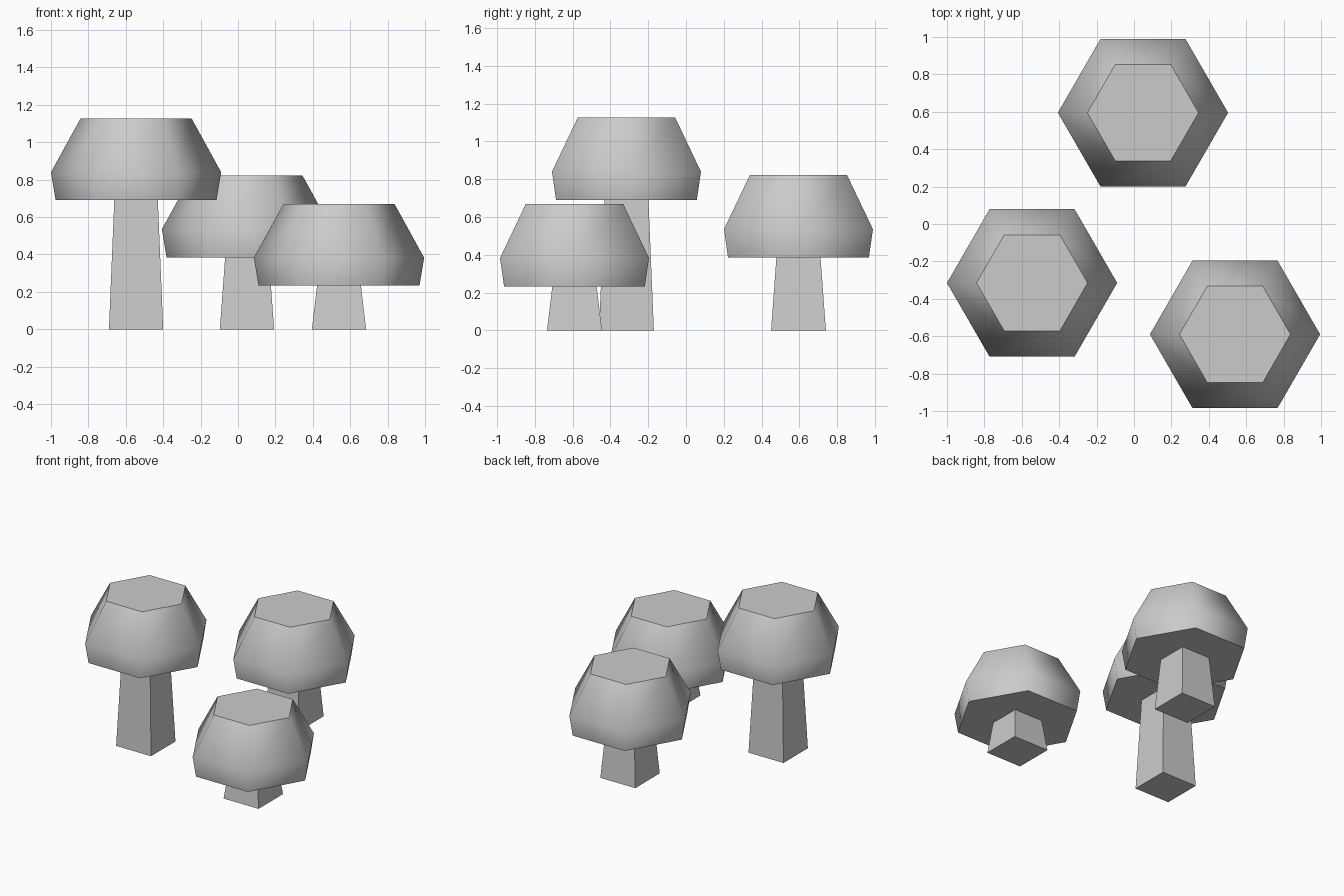
import bpy, bmesh, math

if "Cube" in bpy.data.objects:
    bpy.data.objects.remove(bpy.data.objects["Cube"])


def lathe(name, loc, sides, turn, profile, smooth):
    """Closed low-poly stack of rings; profile is a list of (radius, z)."""
    bm = bmesh.new()
    rings = []
    for r, z in profile:
        angles = [turn + 2 * math.pi * i / sides for i in range(sides)]
        rings.append([bm.verts.new((r * math.cos(a), r * math.sin(a), z)) for a in angles])
    for low, high in zip(rings, rings[1:]):
        for i in range(sides):
            j = (i + 1) % sides
            bm.faces.new((low[i], low[j], high[j], high[i])).smooth = smooth
    # flat ends with crisp rims
    for ring in (rings[0][::-1], rings[-1]):
        for edge in bm.faces.new(ring).edges:
            edge.smooth = False
    mesh = bpy.data.meshes.new(name)
    bm.to_mesh(mesh)
    bm.free()
    obj = bpy.data.objects.new(name, mesh)
    obj.location = loc
    bpy.context.collection.objects.link(obj)
    return obj


def mushroom(label, x, y, height):
    # square tapered stem, flat shaded
    lathe(label + "_stem", (x, y, 0), 4, math.pi / 4,
          [(0.145 * math.sqrt(2), 0), (0.116 * math.sqrt(2), height + 0.01)], False)
    # six-sided cap, smooth sides between flat underside and flat top
    lathe(label + "_cap", (x, y, height), 6, 0,
          [(0.43, 0), (0.455, 0.15), (0.297, 0.437)], True)


mushroom("tall_mushroom", -0.545, -0.315, 0.69)
mushroom("middle_mushroom", 0.048, 0.595, 0.385)
mushroom("short_mushroom", 0.54, -0.59, 0.233)
